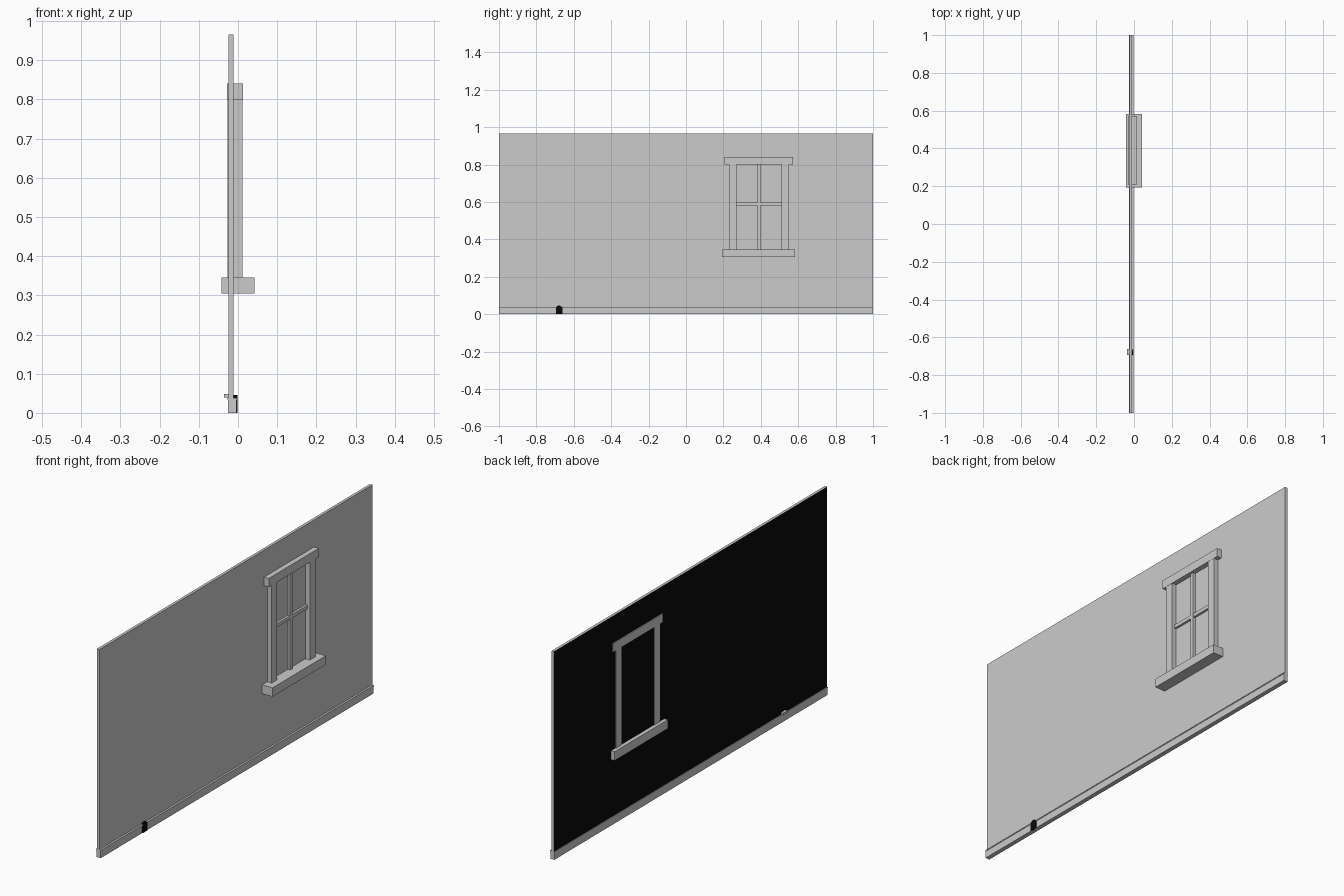
import bpy, bmesh, math

if "Cube" in bpy.data.objects:
    bpy.data.objects.remove(bpy.data.objects["Cube"])

black = bpy.data.materials.new("dark_backing")
black.diffuse_color = (0.003, 0.003, 0.003, 1)
black.use_nodes = True
black.node_tree.nodes["Principled BSDF"].inputs["Base Color"].default_value = black.diffuse_color
grey = bpy.data.materials.new("plain_grey")
grey.diffuse_color = (0.8, 0.8, 0.8, 1)
grey.use_nodes = True
grey.node_tree.nodes["Principled BSDF"].inputs["Base Color"].default_value = grey.diffuse_color


def finish(name, bm):
    bmesh.ops.recalc_face_normals(bm, faces=bm.faces)
    me = bpy.data.meshes.new(name)
    bm.to_mesh(me)
    bm.free()
    ob = bpy.data.objects.new(name, me)
    bpy.context.collection.objects.link(ob)
    return ob


def extrude_x(name, outline, x0, x1):
    """Extrude a y-z outline between two x planes."""
    bm = bmesh.new()
    a = [bm.verts.new((x0, y, z)) for y, z in outline]
    b = [bm.verts.new((x1, y, z)) for y, z in outline]
    bm.faces.new(a)
    bm.faces.new(b)
    n = len(outline)
    for i in range(n):
        j = (i + 1) % n
        bm.faces.new((a[i], a[j], b[j], b[i]))
    return finish(name, bm)


def box(name, x, y, z):
    outline = [(y[0], z[0]), (y[1], z[0]), (y[1], z[1]), (y[0], z[1])]
    return extrude_x(name, outline, *x)


# Wall panel, dark on its back side
wall = box("wall", (-0.024, -0.011), (-1, 1), (0.0, 0.965))
wall.data.materials.append(grey)
wall.data.materials.append(black)
for p in wall.data.polygons:
    if p.normal.x < -0.5:
        p.material_index = 1

# Baseboard and its thin cap
box("baseboard", (-0.025, -0.004), (-1, 1), (0, 0.033))
box("baseboard_cap", (-0.027, -0.002), (-1, 1), (0.033, 0.038))

# Window frame passing through the wall
FRAME = (-0.028, 0.013)
box("window_sill", (-0.042, 0.042), (0.193, 0.583), (0.305, 0.346))
box("window_head", FRAME, (0.207, 0.573), (0.80, 0.84))
for side, y in (("left", 0.23), ("right", 0.51)):
    box("window_jamb_" + side, (-0.027, 0.012), (y, y + 0.04), (0.346, 0.80))

# Glazing bars on the front face
box("glazing_bar_vertical", (-0.012, 0.001), (0.381, 0.398), (0.346, 0.80))
box("glazing_bar_horizontal", (-0.012, 0.0), (0.27, 0.51), (0.58, 0.597))

# Small arched mouse hole at the foot of the wall
cy, r, spring = -0.678, 0.018, 0.028
arch = [(cy - r, 0), (cy + r, 0)]
arch += [(cy + r * math.cos(math.pi * i / 8), spring + r * math.sin(math.pi * i / 8))
         for i in range(9)]
hole = extrude_x("mouse_hole", arch, -0.012, -0.0015)
hole.data.materials.append(black)
box("mouse_hole_rear_lip", (-0.036, -0.02), (cy - 0.015, cy + 0.015), (0.039, 0.048))
